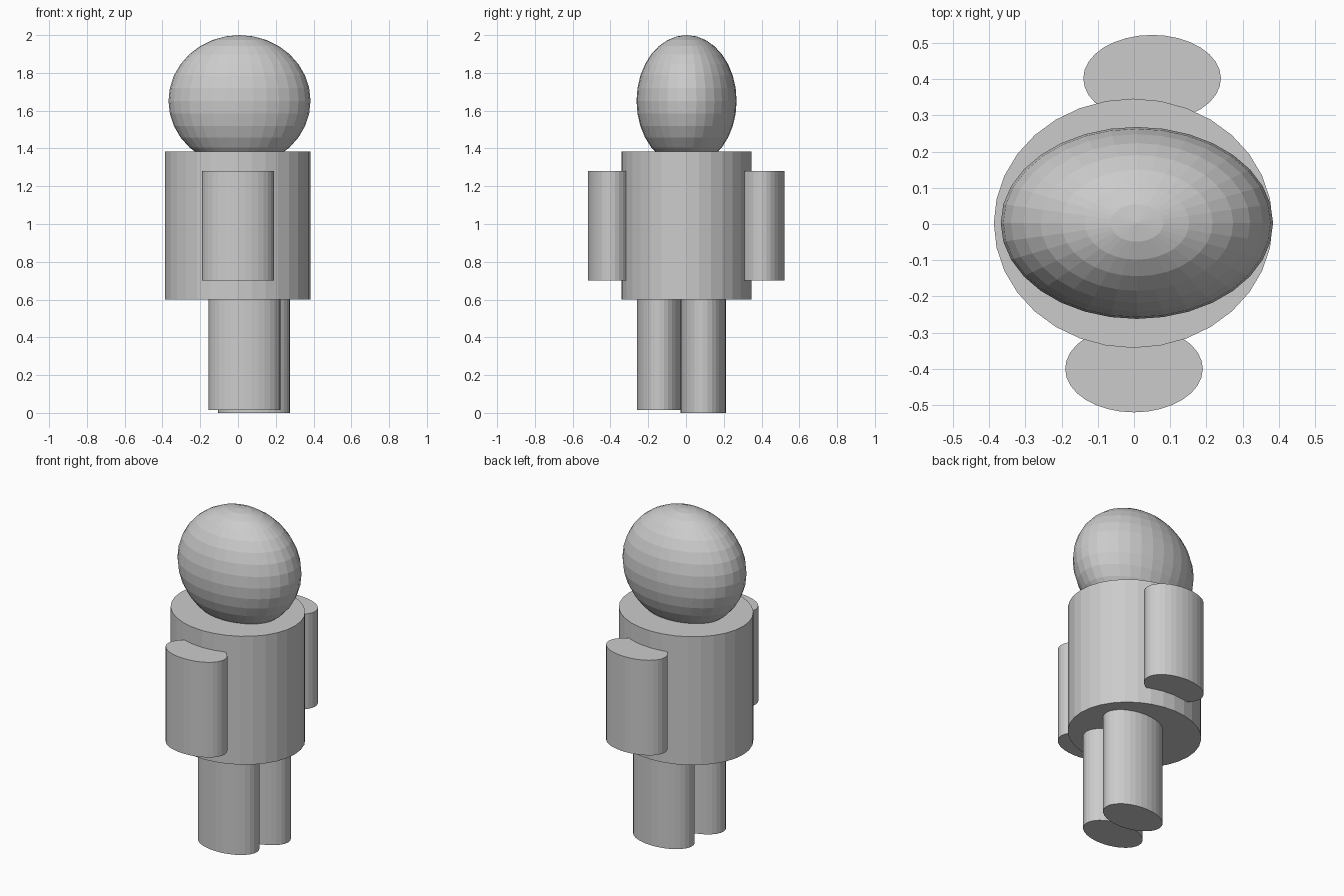
import bpy

cube = bpy.data.objects.get("Cube")
if cube:
    bpy.data.objects.remove(cube, do_unlink=True)

# Single plain grey
GREY = (0.6, 0.6, 0.6, 1)
grey = bpy.data.materials.new("plain_grey")
grey.use_nodes = True
grey.diffuse_color = GREY
grey.node_tree.nodes["Principled BSDF"].inputs["Base Color"].default_value = GREY


def finish(name, scale):
    obj = bpy.context.object
    obj.name = name
    obj.scale = scale
    bpy.ops.object.transform_apply(location=False, rotation=False, scale=True)
    obj.data.materials.append(grey)


def oval_column(name, x, y, rx, ry, bottom, top):
    """Upright faceted cylinder with an oval cross-section."""
    bpy.ops.mesh.primitive_cylinder_add(
        vertices=32, radius=1, depth=1, location=(x, y, (bottom + top) / 2))
    finish(name, (rx, ry, top - bottom))


# Head: faceted ellipsoid sunk into the torso
bpy.ops.mesh.primitive_uv_sphere_add(
    segments=32, ring_count=16, radius=1, location=(0.008, 0.003, 1.652))
finish("head", (0.376, 0.265, 0.348))

# Torso
oval_column("torso", -0.002, 0.002, 0.385, 0.344, 0.6, 1.383)

# Arms, partly sunk into the torso
LIMB = (0.19, 0.12)
oval_column("front_arm", 0, -0.4, *LIMB, 0.7, 1.28)
oval_column("back_arm", 0.05, 0.402, *LIMB, 0.7, 1.28)

# Legs, slightly uneven
oval_column("front_leg", 0.035, -0.14, *LIMB, 0.015, 0.61)
oval_column("back_leg", 0.085, 0.091, *LIMB, 0, 0.61)
